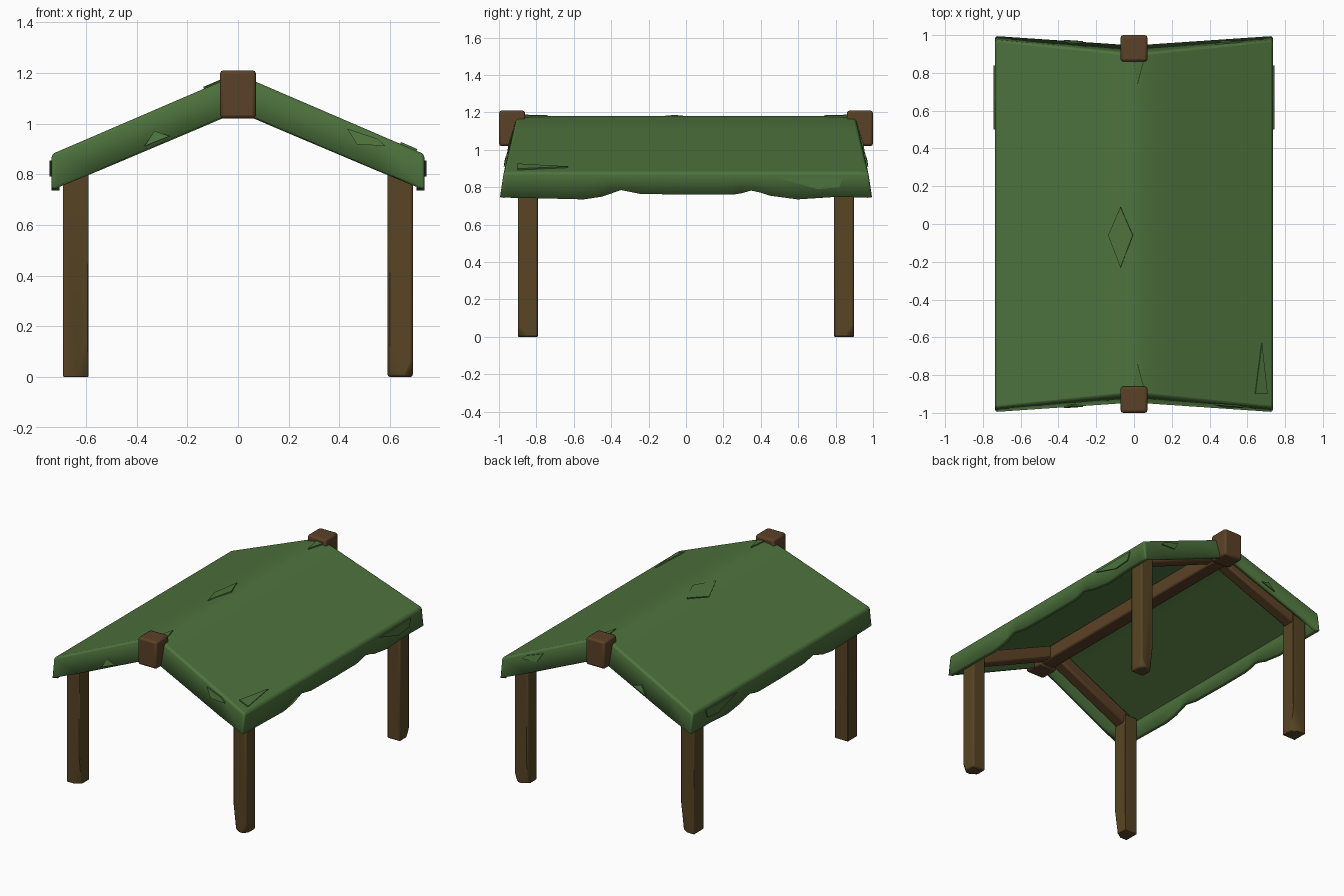
import bpy, bmesh, math
from mathutils import Vector

if "Cube" in bpy.data.objects:
    bpy.data.objects.remove(bpy.data.objects["Cube"])


def material(name, rgb):
    m = bpy.data.materials.new(name)
    m.diffuse_color = (*rgb, 1)
    m.use_nodes = True
    m.node_tree.nodes["Principled BSDF"].inputs["Base Color"].default_value = m.diffuse_color
    return m


GREEN = material("green cloth", (0.075, 0.17, 0.047))
WOOD = material("post wood", (0.095, 0.058, 0.018))
BEAM = material("beam wood", (0.105, 0.053, 0.02))


def finish(name, bm, mat, bevel=0.0, thick=0.0):
    bmesh.ops.recalc_face_normals(bm, faces=bm.faces) if not thick else bm.normal_update()
    me = bpy.data.meshes.new(name)
    bm.to_mesh(me)
    bm.free()
    me.materials.append(mat)
    ob = bpy.data.objects.new(name, me)
    bpy.context.collection.objects.link(ob)
    bpy.ops.object.select_all(action='DESELECT')
    ob.select_set(True)
    bpy.context.view_layer.objects.active = ob
    if bevel:
        b = ob.modifiers.new("Bevel", 'BEVEL')
        b.width, b.segments, b.limit_method = bevel, 2, 'ANGLE'
        b.angle_limit = math.radians(40)
    if thick:
        s = ob.modifiers.new("Thickness", 'SOLIDIFY')
        s.thickness, s.offset = thick, -1
    bpy.ops.object.shade_smooth_by_angle(angle=math.radians(40))
    return ob


def timber(name, a, b, w, d, mat, bevel=0.012, chips=()):
    """Square timber from a to b; chips are (point, normal) planes that slice pieces off."""
    a, b = Vector(a), Vector(b)
    axis = (b - a).normalized()
    side = Vector((1, 0, 0)) if abs(axis.x) < 0.1 else Vector((0, 1, 0))
    up = axis.cross(side).normalized()
    bm = bmesh.new()
    rings = [[bm.verts.new(p + side * sx * w / 2 + up * sy * d / 2)
              for sx, sy in ((-1, -1), (1, -1), (1, 1), (-1, 1))] for p in (a, b)]
    bm.faces.new(rings[0][::-1])
    bm.faces.new(rings[1])
    for i in range(4):
        j = (i + 1) % 4
        bm.faces.new((rings[0][i], rings[0][j], rings[1][j], rings[1][i]))
    for co, no in chips:
        geom = bm.verts[:] + bm.edges[:] + bm.faces[:]
        cut = bmesh.ops.bisect_plane(bm, geom=geom, plane_co=co, plane_no=no, clear_outer=True)
        edges = [e for e in cut['geom_cut'] if isinstance(e, bmesh.types.BMEdge)]
        if edges:
            bmesh.ops.holes_fill(bm, edges=edges)
    return finish(name, bm, mat, bevel)


# Roof shape rules
HALF = 0.735
SCALLOP = [(-1, .745), (-.75, .74), (-.55, .735), (-.45, .75), (-.35, .785), (-.25, .765),
           (0, .76), (.27, .76), (.36, .785), (.45, .755), (.6, .735), (.8, .748), (1, .745)]


def roof_z(x):
    return min(1.18 - 0.13 * abs(x), 1.195 - 0.43 * abs(x))


def end_y(x, f):
    t = abs(x) / HALF
    return (0.90 + 0.075 * t) * (1 - f) + (0.945 + 0.05 * t) * f


def scallop_z(s):
    for (y0, z0), (y1, z1) in zip(SCALLOP, SCALLOP[1:]):
        if s <= y1:
            return z0 + (z1 - z0) * (s - y0) / (y1 - y0)
    return SCALLOP[-1][1]


# Cloth canopy: roof grid with a hanging valance on all four sides
xs = [-HALF, -.55, -.37, -.2, -.05, 0, .05, .2, .37, .55, HALF]
ss = [-1 + i / 20 for i in range(41)]
bm = bmesh.new()
grid = [[bm.verts.new((x, s * end_y(x, 0), roof_z(x))) for s in ss] for x in xs]
for i in range(len(xs) - 1):
    for j in range(len(ss) - 1):
        bm.faces.new((grid[i][j], grid[i + 1][j], grid[i + 1][j + 1], grid[i][j + 1]))
nx, ny = len(xs) - 1, len(ss) - 1
loop = ([(i, 0) for i in range(nx)] + [(nx, j) for j in range(ny)] +
        [(i, ny) for i in range(nx, 0, -1)] + [(0, j) for j in range(ny, 0, -1)])
low = []
for i, j in loop:
    z = scallop_z(ss[j]) if i in (0, nx) else roof_z(xs[i]) - 0.14
    low.append(bm.verts.new((xs[i], ss[j] * end_y(xs[i], 1), z)))
for k, (i, j) in enumerate(loop):
    n = (k + 1) % len(loop)
    bm.faces.new((grid[i][j], low[k], low[n], grid[loop[n][0]][loop[n][1]]))
finish("cloth_canopy", bm, GREEN, 0.012, 0.03)


# Cloth patches and folds as thin plates
def plate(name, pts, out):
    bm = bmesh.new()
    face = bm.faces.new([bm.verts.new(p) for p in pts])
    top = bmesh.ops.extrude_face_region(bm, geom=[face])['geom']
    bmesh.ops.translate(bm, vec=Vector(out) * 0.008,
                        verts=[v for v in top if isinstance(v, bmesh.types.BMVert)])
    finish(name, bm, GREEN)


def on_roof(pts):
    return [(x, y, roof_z(x)) for x, y in pts]


def on_gable(pts, side):
    return [(x, side * end_y(x, (roof_z(x) - z) / 0.14), z) for x, z in pts]


plate("ridge_patch", on_roof([(-.07, .09), (-.005, -.06), (-.07, -.23), (-.135, -.06)]), (-.3, 0, .9))
plate("eave_patch", on_roof([(.675, -.63), (.705, -.9), (.64, -.9)]), (.4, 0, .9))
for side, tag in ((-1, "front"), (1, "back")):
    plate(tag + "_ridge_fold", on_roof([(.02, side * .74), (.05, side * .86), (.0, side * .86)]), (0, 0, 1))
    plate(tag + "_gable_patch_right", on_gable([(.43, .98), (.55, .94), (.58, .912), (.47, .917)], side),
          (0, side, 0))
    plate(tag + "_gable_patch_left", on_gable([(-.37, .91), (-.33, .97), (-.27, .95)], side), (0, side, 0))
for sx, tag in ((1, "right"), (-1, "left")):
    plate(tag + "_side_patch", [(sx * HALF, y, z) for y, z in
                                ((.5, .85), (.84, .855), (.82, .80), (.7, .79))], (sx, 0, 0))

# Corner posts with chipped feet, and the rafters above them
for sx, xn in ((-1, "left"), (1, "right")):
    for sy, yn in ((-1, "front"), (1, "back")):
        x, y = sx * .64, sy * .845
        chips = [((x + .035, y + sy * .05, .02), (.8, sy * .6, -.35)),
                 ((x - sx * .03, y + sy * .05, .1), (-sx * .5, sy * .8, -.12))]
        timber(f"{yn}_{xn}_post", (x, y, 0), (x, y, .86), .1, .105, WOOD, .01, chips)
        timber(f"{yn}_{xn}_rafter", (sx * .68, sy * .85, .813), (0, sy * .82, 1.105), .085, .085, BEAM)

# Ridge beam and its square end blocks
timber("ridge_beam", (0, -.9, 1.08), (0, .9, 1.08), .1, .1, BEAM)
for sy, yn in ((-1, "front"), (1, "back")):
    timber(yn + "_ridge_block", (0, sy * .86, 1.115), (0, sy, 1.115), .142, .19, BEAM, .014)
